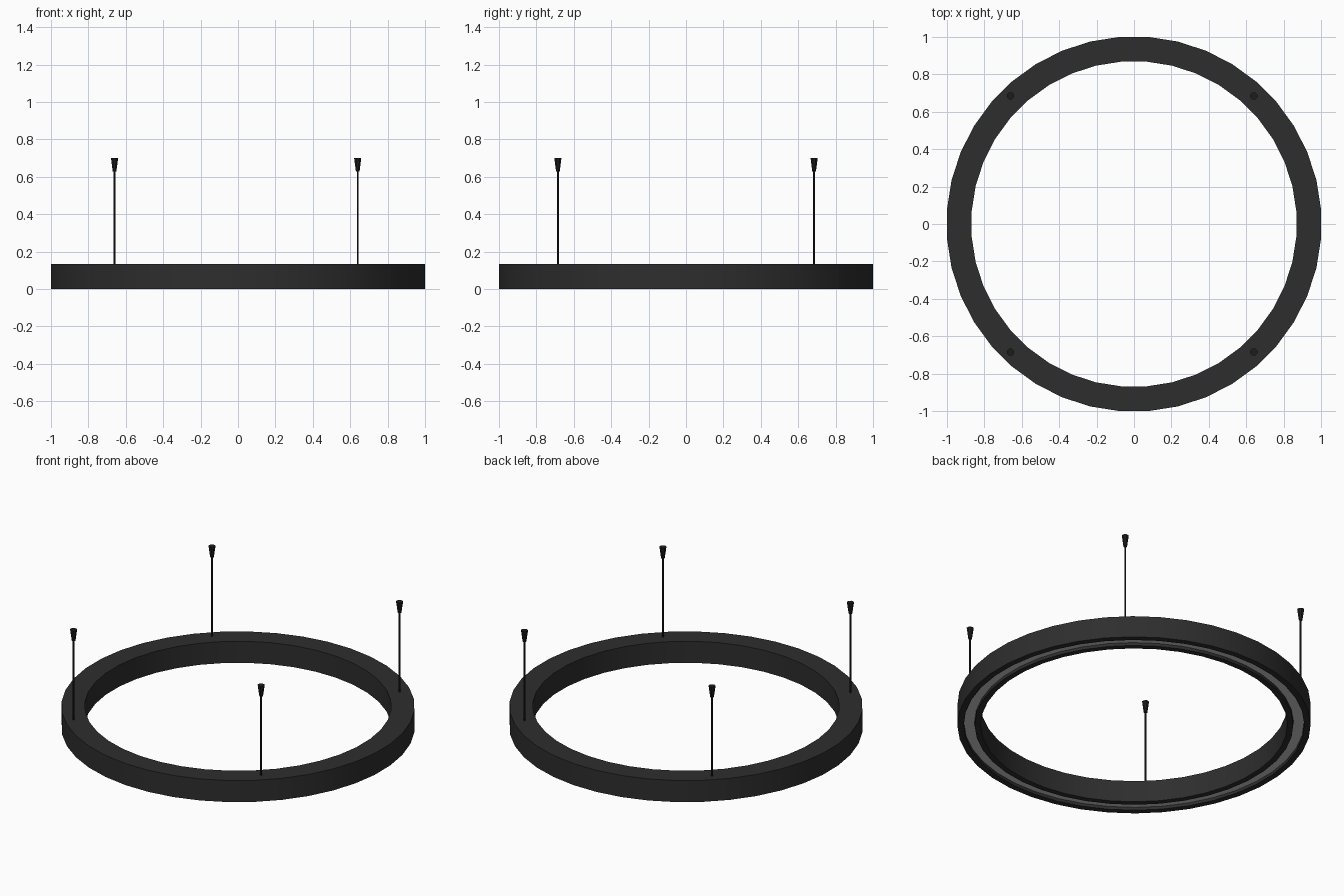
import bpy, bmesh, math

if "Cube" in bpy.data.objects:
    bpy.data.objects.remove(bpy.data.objects["Cube"])

def material(name, v):
    m = bpy.data.materials.new(name)
    m.diffuse_color = (v, v, v, 1)
    m.use_nodes = True
    m.node_tree.nodes["Principled BSDF"].inputs["Base Color"].default_value = m.diffuse_color
    return m

black = material("matte black", 0.027)
dark = material("cable black", 0.012)
grey = material("diffuser light", 0.60)

def lathe(name, profile, n, mat, closed=False, loc=(0, 0, 0)):
    """Spin an (r, z) profile about z, with flats facing the axes."""
    bm = bmesh.new()
    rings = []
    for r, z in profile:
        R = r / math.cos(math.pi / n)
        rings.append([bm.verts.new((R * math.cos((i + .5) * 2 * math.pi / n),
                                    R * math.sin((i + .5) * 2 * math.pi / n), z))
                      for i in range(n)])
    k = len(rings)
    for a in range(k if closed else k - 1):
        p, q = rings[a], rings[(a + 1) % k]
        for i in range(n):
            j = (i + 1) % n
            bm.faces.new((p[i], p[j], q[j], q[i]))
    if not closed:
        bm.faces.new(rings[0])
        bm.faces.new(rings[-1])
    bmesh.ops.recalc_face_normals(bm, faces=bm.faces)
    me = bpy.data.meshes.new(name)
    bm.to_mesh(me)
    bm.free()
    ob = bpy.data.objects.new(name, me)
    ob.location = loc
    me.materials.append(mat)
    bpy.context.collection.objects.link(ob)
    bpy.ops.object.select_all(action='DESELECT')
    ob.select_set(True)
    bpy.context.view_layer.objects.active = ob
    bpy.ops.object.shade_smooth_by_angle(angle=math.radians(30))
    return ob

# Ring housing with a channel in the underside
lathe("ring_housing", [(1, 0), (1, .135), (.868, .135), (.868, 0),
                       (.902, 0), (.902, .025), (.964, .025), (.964, 0)],
      40, black, closed=True)
# Light strip recessed in the channel
lathe("diffuser", [(.963, .018), (.963, .024), (.903, .024), (.903, .018)],
      40, grey, closed=True)

# Four hanging cables with tapered ceiling caps
for x in (-.66, .64):
    for y in (-.685, .685):
        lathe("cable", [(.005, .13), (.005, .64)], 8, dark, loc=(x, y, 0))
        lathe("cable_cap", [(.010, .63), (.019, .70)], 8, dark, loc=(x, y, 0))
